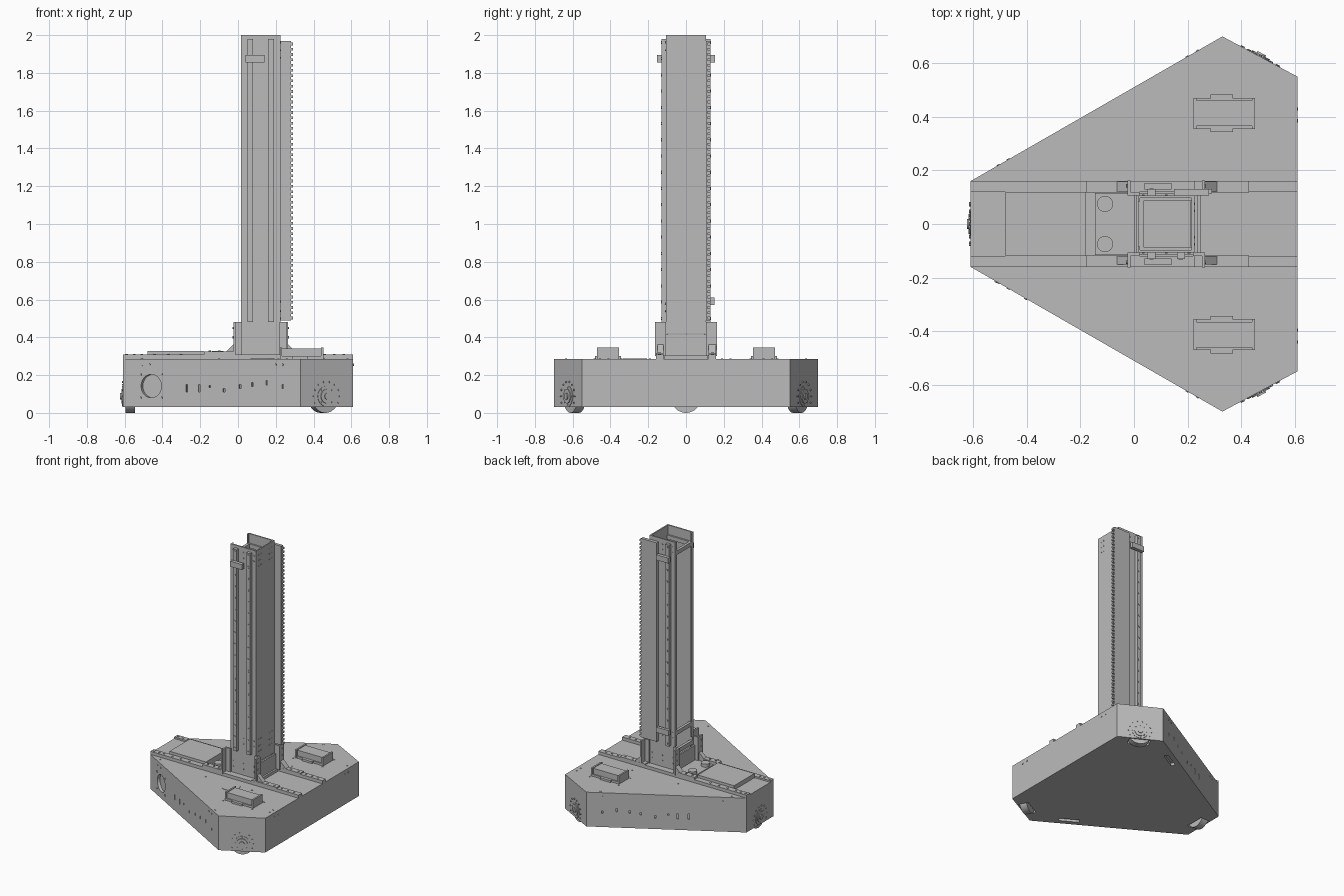
import bpy, bmesh, math
from mathutils import Vector, Matrix

if "Cube" in bpy.data.objects:
    bpy.data.objects.remove(bpy.data.objects["Cube"], do_unlink=True)


def material(name, v):
    m = bpy.data.materials.new(name)
    m.use_nodes = True
    m.diffuse_color = (v, v, v, 1)
    m.node_tree.nodes["Principled BSDF"].inputs["Base Color"].default_value = (v, v, v, 1)
    return m


GREY = material("machine_grey", 0.5)


def finish(name, bm, smooth=False):
    bmesh.ops.recalc_face_normals(bm, faces=bm.faces)
    me = bpy.data.meshes.new(name)
    bm.to_mesh(me)
    bm.free()
    me.materials.append(GREY)
    ob = bpy.data.objects.new(name, me)
    bpy.context.scene.collection.objects.link(ob)
    if smooth:
        bpy.context.view_layer.objects.active = ob
        ob.select_set(True)
        bpy.ops.object.shade_smooth_by_angle(angle=math.radians(35))
        ob.select_set(False)
    return ob


def add_box(bm, x0, x1, y0, y1, z0, z1):
    c = Vector((x0 + x1, y0 + y1, z0 + z1)) / 2
    size = Matrix.Diagonal((x1 - x0, abs(y1 - y0), z1 - z0, 1))
    bmesh.ops.create_cube(bm, size=1, matrix=Matrix.Translation(c) @ size)


def box(name, *dims):
    bm = bmesh.new()
    add_box(bm, *dims)
    return finish(name, bm)


def mirrored(name, x0, x1, y0, y1, z0, z1):
    for s, side in ((-1, "front"), (1, "back")):
        box(f"{name}_{side}", x0, x1, s * y0, s * y1, z0, z1)


def add_cyl(bm, pos, axis, r, depth, n=10):
    turn = Vector((0, 0, 1)).rotation_difference(Vector(axis)).to_matrix().to_4x4()
    bmesh.ops.create_cone(bm, cap_ends=True, segments=n, radius1=r, radius2=r,
                          depth=depth, matrix=Matrix.Translation(pos) @ turn)


def prism(name, pts, vec):
    bm = bmesh.new()
    f = bm.faces.new([bm.verts.new(p) for p in pts])
    new = bmesh.ops.extrude_face_region(bm, geom=[f])["geom"]
    bmesh.ops.translate(bm, vec=vec, verts=[v for v in new if isinstance(v, bmesh.types.BMVert)])
    return finish(name, bm)


def cut(target, cutter):
    mod = target.modifiers.new("cut", "BOOLEAN")
    mod.operation, mod.solver, mod.object = "DIFFERENCE", "EXACT", cutter
    cutter.hide_render = True
    cutter.hide_set(True)


# Six-sided chassis
BOTTOM, DECK = 0.03, 0.285
half = [(-0.61, 0.16), (0.33, 0.70), (0.61, 0.55)]
outline = half + [(x, -y) for x, y in reversed(half)]
chassis = prism("chassis", [(x, y, BOTTOM) for x, y in outline], (0, 0, DECK - BOTTOM))

bolts = bmesh.new()
holes = bmesh.new()


def wall(a, b, t, z):
    """Point on a chassis wall, its outward normal and its direction."""
    a, b = Vector((*a, 0)), Vector((*b, 0))
    d = (b - a).normalized()
    n = Vector((d.y, -d.x, 0))
    p = a.lerp(b, t)
    if n.dot((a + b) / 2) < 0:
        n = -n
    return Vector((p.x, p.y, z)), n, d


# Drive wheels with hubs and bolt circles at the three short walls
corners = {"right_front": (outline[3], outline[4]),
           "right_back": (outline[1], outline[2]), "left": (outline[0], outline[5])}
for side, (a, b) in corners.items():
    p, n, d = wall(a, b, 0.5, 0.078)
    pocket = bmesh.new()
    add_cyl(pocket, p - n * 0.045, n, 0.087, 0.07, 24)
    cut(chassis, finish("wheel_pocket_cutter_" + side, pocket))
    bm = bmesh.new()
    add_cyl(bm, p - n * 0.04, n, 0.078, 0.05, 32)
    finish("wheel_" + side, bm, True)
    bm = bmesh.new()
    for r, out in ((0.055, 0.003), (0.038, 0.008), (0.018, 0.014)):
        add_cyl(bm, p + n * (out / 2 - 0.005) + Vector((0, 0, 0.01)), n, r, out + 0.01, 24)
    finish("wheel_hub_" + side, bm, True)
    for ring, count in ((0.045, 8), (0.078, 14)):
        for i in range(count):
            ang = math.tau * i / count
            q = p + d * ring * math.cos(ang) + Vector((0, 0, 0.01 + ring * math.sin(ang)))
            if q.z > BOTTOM + 0.01:
                add_cyl(bolts, q + n * 0.001, n, 0.005, 0.008, 8)

# Bolts and vent slots along the long walls
long_walls = [(outline[0], outline[1]), (outline[5], outline[4]), (outline[2], outline[3])]
for a, b in long_walls:
    for t in (0.11, 0.15, 0.86, 0.9):
        p, n, d = wall(a, b, t, 0.255)
        add_cyl(bolts, p, n, 0.006, 0.006, 8)
for a, b in long_walls[:2]:
    for t, z, h in ((0.36, 0.13, 0.04), (0.43, 0.13, 0.04), (0.49, 0.14, 0.012), (0.57, 0.12, 0.02),
                    (0.66, 0.14, 0.02), (0.73, 0.15, 0.02), (0.81, 0.16, 0.025), (0.9, 0.14, 0.02)):
        p, n, d = wall(a, b, t, z)
        turn = Matrix.Rotation(math.atan2(d.y, d.x), 4, "Z")
        bmesh.ops.create_cube(holes, size=1, matrix=Matrix.Translation(p) @ turn
                              @ Matrix.Diagonal((0.01, 0.02, h, 1)))
    # Slot in the floor beside the wall
    p, n, d = wall(a, b, 0.76, BOTTOM)
    turn = Matrix.Rotation(math.atan2(d.y, d.x), 4, "Z")
    bmesh.ops.create_cube(holes, size=1, matrix=Matrix.Translation(p - n * 0.05) @ turn
                          @ Matrix.Diagonal((0.14, 0.03, 0.04, 1)))

# Round port in the front wall
p, n, d = wall(outline[5], outline[4], 0.16, 0.142)
add_cyl(holes, p, n, 0.062, 0.04, 32)
for i in (-1, 1):
    for j in (-1, 1):
        add_cyl(bolts, p + d * i * 0.064 + Vector((0, 0, j * 0.062)), n, 0.006, 0.008, 8)
cut(chassis, finish("wall_hole_cutter", holes))

# Deck rails, cover panels and round lid
mirrored("deck_rail", -0.61, 0.61, 0.12, 0.16, DECK, 0.308)
box("deck_panel", -0.48, -0.18, -0.12, 0.12, DECK, 0.328)
box("deck_end_panel", -0.61, -0.48, -0.12, 0.12, DECK, 0.296)
box("mast_floor", -0.145, 0.25, -0.115, 0.115, DECK, 0.305)
bm = bmesh.new()
add_cyl(bm, (0.13, -0.27, DECK), (0, 0, 1), 0.064, 0.006, 40)
finish("round_lid", bm)
mirrored("rail_cap", -0.18, -0.025, 0.118, 0.16, 0.308, 0.325)
mirrored("rail_cap_rear", 0.225, 0.43, 0.118, 0.16, 0.308, 0.316)
bm = bmesh.new()
for s in (-1, 1):
    add_cyl(bm, (-0.108, s * 0.075, 0.313), (0, 0, 1), 0.03, 0.03, 24)
finish("guide_rollers", bm, True)
for s in (-1, 1):
    for x in (-0.59, -0.55, -0.51, -0.44, -0.37, -0.3, -0.15, -0.1, 0.34, 0.4, 0.46, 0.51, 0.56):
        top = 0.327 if -0.18 < x < 0 else 0.317 if 0.2 < x < 0.43 else 0.309
        add_cyl(bolts, (x, s * 0.14, top), (0, 0, 1), 0.007, 0.006, 8)
    for x, y in ((-0.51, 0.19), (-0.1, 0.235), (0.28, 0.235), (0.58, 0.41), (0.58, 0.455), (0.26, 0.635)):
        add_cyl(bolts, (x, s * y, DECK), (0, 0, 1), 0.006, 0.006, 8)

# Two raised sensor housings
for s, side in ((-1, "front"), (1, "back")):
    y = s * 0.413
    bm = bmesh.new()
    add_box(bm, 0.23, 0.445, y - 0.048, y + 0.048, DECK, 0.342)
    for x in (0.222, 0.44):
        add_box(bm, x, x + 0.012, y - 0.058, y + 0.058, DECK, 0.347)
    for e in (-1, 1):
        add_box(bm, 0.285, 0.37, y + e * 0.063 - 0.007, y + e * 0.063 + 0.007, DECK, 0.3)
        add_box(bm, 0.23, 0.445, y + e * 0.052 - 0.004, y + e * 0.052 + 0.004, DECK, 0.3)
        for x in (0.215, 0.455):
            add_cyl(bolts, (x, y + e * 0.07, DECK), (0, 0, 1), 0.006, 0.006, 8)
    finish("sensor_housing_" + side, bm)

# Mast: channel open toward the left, with lips and cross braces
mirrored("mast_wall", 0.015, 0.225, 0.097, 0.107, 0.305, 2.0)
box("mast_spine", 0.215, 0.225, -0.1, 0.1, 0.42, 2.0)
mirrored("mast_lip", 0.015, 0.023, 0.084, 0.098, 0.48, 2.0)
for i, z in enumerate((0.42, 0.56, 1.9)):
    box(f"mast_brace_{i}", 0.015, 0.035, -0.098, 0.098, z, z + 0.03)
mirrored("mast_inner_rib", 0.035, 0.215, 0.085, 0.097, 1.9, 1.93)
box("mast_base_plate", 0.03, 0.21, -0.09, 0.09, 0.305, 0.314)
box("base_cross_plate_right", 0.225, 0.237, -0.108, 0.108, 0.305, 0.415)
box("base_cross_plate_left", 0.0, 0.012, -0.108, 0.108, 0.305, 0.415)

# Linear guides with bolts; the back pair shares its place with the rack
mirrored("guide_rail_left", 0.05, 0.08, 0.107, 0.13, 0.48, 1.98)
box("guide_rail_right_front", 0.16, 0.19, -0.13, -0.107, 0.48, 1.98)
for i in range(18):
    z = 0.5 + i * 0.086
    for x, y in ((0.065, -0.13), (0.175, -0.13), (0.065, 0.13)):
        add_cyl(bolts, (x, y, z), (0, 1, 0), 0.008, 0.006, 8)
for x in (0.035, 0.12, 0.205):
    for z in (0.35, 0.39, 0.54, 0.58, 1.92, 1.96):
        for s in (-1, 1):
            add_cyl(bolts, (x, s * 0.107, z), (0, 1, 0), 0.005, 0.006, 8)
for y in (-0.075, -0.05, 0.05, 0.075):
    for z in (0.5, 0.54, 0.59, 1.88, 1.92, 1.96):
        add_cyl(bolts, (0.225, y, z), (1, 0, 0), 0.005, 0.006, 8)

# Toothed rack on the back
bm = bmesh.new()
add_box(bm, 0.15, 0.28, 0.107, 0.13, 0.49, 1.97)
for i in range(53):
    z = 0.495 + i * 0.0279
    add_box(bm, 0.279, 0.292, 0.113, 0.13, z, z + 0.014)
finish("toothed_rack", bm)

# End stops on the guides
mirrored("upper_stop", 0.04, 0.14, 0.128, 0.153, 1.855, 1.895)
box("lower_stop", 0.04, 0.14, 0.128, 0.15, 0.57, 0.61)

# Angle brackets with sloped gussets holding the mast
for s, side in ((-1, "front"), (1, "back")):
    for edge, d, label in ((-0.025, -1, "left"), (0.265, 1, "right")):
        name = f"{label}_{side}"
        bm = bmesh.new()
        x0, x1 = sorted((edge, edge - d * 0.045))
        add_box(bm, x0, x1, s * 0.107, s * 0.12, 0.3, 0.48)
        x0, x1 = sorted((edge, edge - d * 0.012))
        add_box(bm, x0, x1, s * 0.107, s * 0.163, 0.3, 0.48)
        finish("mast_bracket_" + name, bm)
        y = s * 0.135
        prism("gusset_" + name, [(edge, y - 0.016, 0.305), (edge + d * 0.045, y - 0.016, 0.305),
                                 (edge + d * 0.045, y - 0.016, 0.318), (edge, y - 0.016, 0.362)],
              (0, 0.04 if s > 0 else 0.032, 0))
        for z in (0.35, 0.4, 0.45):
            add_cyl(bolts, (edge, s * 0.143, z), (1, 0, 0), 0.006, 0.008, 8)

finish("bolts", bolts)
